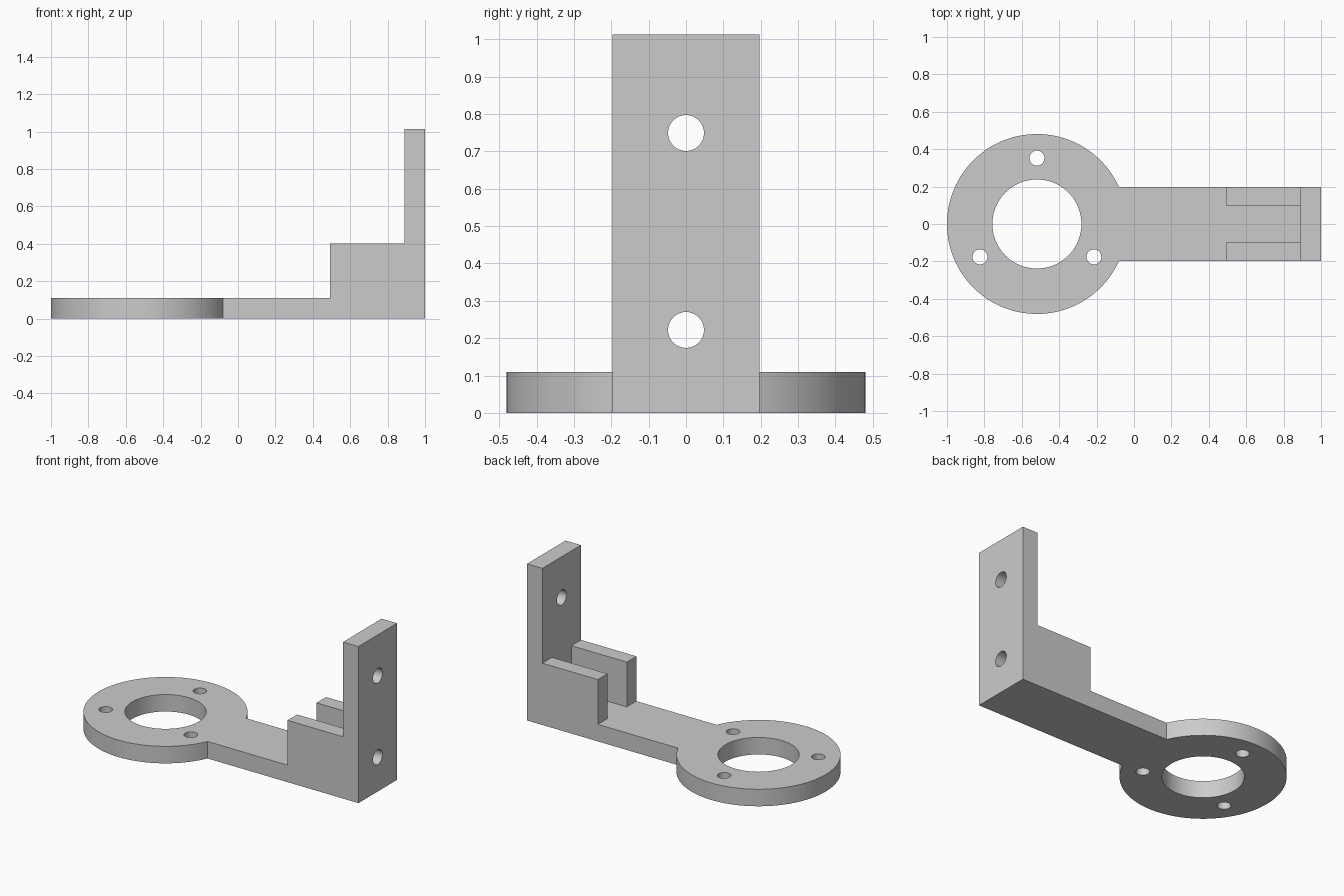
import bpy
import bmesh
from math import cos, sin, radians, pi
from mathutils import Matrix, Vector

cube = bpy.data.objects.get("Cube")
if cube:
    bpy.data.objects.remove(cube, do_unlink=True)

RING_X, RING_R, BORE_R = -0.519, 0.481, 0.238
HALF_W, PLATE_T = 0.197, 0.11

grey = bpy.data.materials.new("light grey")
grey.use_nodes = True
grey.diffuse_color = (0.6, 0.6, 0.6, 1)
grey.node_tree.nodes["Principled BSDF"].inputs["Base Color"].default_value = (0.6, 0.6, 0.6, 1)


def make_object(name, bm):
    bmesh.ops.recalc_face_normals(bm, faces=bm.faces)
    mesh = bpy.data.meshes.new(name)
    bm.to_mesh(mesh)
    bm.free()
    mesh.materials.append(grey)
    obj = bpy.data.objects.new(name, mesh)
    bpy.context.collection.objects.link(obj)
    return obj


def cylinder(name, centre, radius, depth, sides=64, along_x=False):
    bm = bmesh.new()
    turn = Matrix.Rotation(pi / 2, 4, 'Y') if along_x else Matrix()
    bmesh.ops.create_cone(bm, cap_ends=True, segments=sides, radius1=radius,
                          radius2=radius, depth=depth,
                          matrix=Matrix.Translation(centre) @ turn)
    return make_object(name, bm)


def side_extrusion(name, outline, half_width):
    """Extrude an (x, z) outline symmetrically along y."""
    bm = bmesh.new()
    face = bm.faces.new([bm.verts.new((x, -half_width, z)) for x, z in outline])
    ext = bmesh.ops.extrude_face_region(bm, geom=[face])
    verts = [g for g in ext["geom"] if isinstance(g, bmesh.types.BMVert)]
    bmesh.ops.translate(bm, verts=verts, vec=Vector((0, 2 * half_width, 0)))
    return make_object(name, bm)


def combine(target, tool, operation):
    mod = target.modifiers.new(operation.title(), 'BOOLEAN')
    mod.operation, mod.solver, mod.object = operation, 'EXACT', tool
    bpy.context.view_layer.objects.active = target
    bpy.ops.object.modifier_apply(modifier=mod.name)
    bpy.data.objects.remove(tool, do_unlink=True)


# Arm, side ribs and upright wall share one stepped side profile
bracket = side_extrusion("mounting_bracket", [
    (-0.4, 0), (1, 0), (1, 1.013), (0.89, 1.013),
    (0.89, 0.4), (0.493, 0.4), (0.493, PLATE_T), (-0.4, PLATE_T)], HALF_W)

# Channel that leaves a rib on each side
channel = side_extrusion("channel_cutter", [
    (0.4, PLATE_T), (0.89, PLATE_T), (0.89, 0.5), (0.4, 0.5)], 0.099)
combine(bracket, channel, 'DIFFERENCE')

# Round ring plate
ring = cylinder("ring_plate", (RING_X, 0, PLATE_T / 2), RING_R, PLATE_T, 128)
combine(bracket, ring, 'UNION')

# Central bore and three screw holes
bore = cylinder("bore_cutter", (RING_X, 0, PLATE_T / 2), BORE_R, 0.4, 96)
combine(bracket, bore, 'DIFFERENCE')
for angle in (90, 210, 330):
    a = radians(angle)
    spot = (RING_X + 0.352 * cos(a), 0.352 * sin(a), PLATE_T / 2)
    combine(bracket, cylinder("screw_cutter", spot, 0.04, 0.4, 48), 'DIFFERENCE')

# Two bolt holes through the upright wall
for z in (0.222, 0.749):
    bolt = cylinder("bolt_cutter", (0.945, 0, z), 0.048, 0.3, 48, along_x=True)
    combine(bracket, bolt, 'DIFFERENCE')

# Smooth round walls, crisp edges
bpy.ops.object.select_all(action='DESELECT')
bracket.select_set(True)
bpy.context.view_layer.objects.active = bracket
bpy.ops.object.shade_smooth_by_angle(angle=radians(30))
